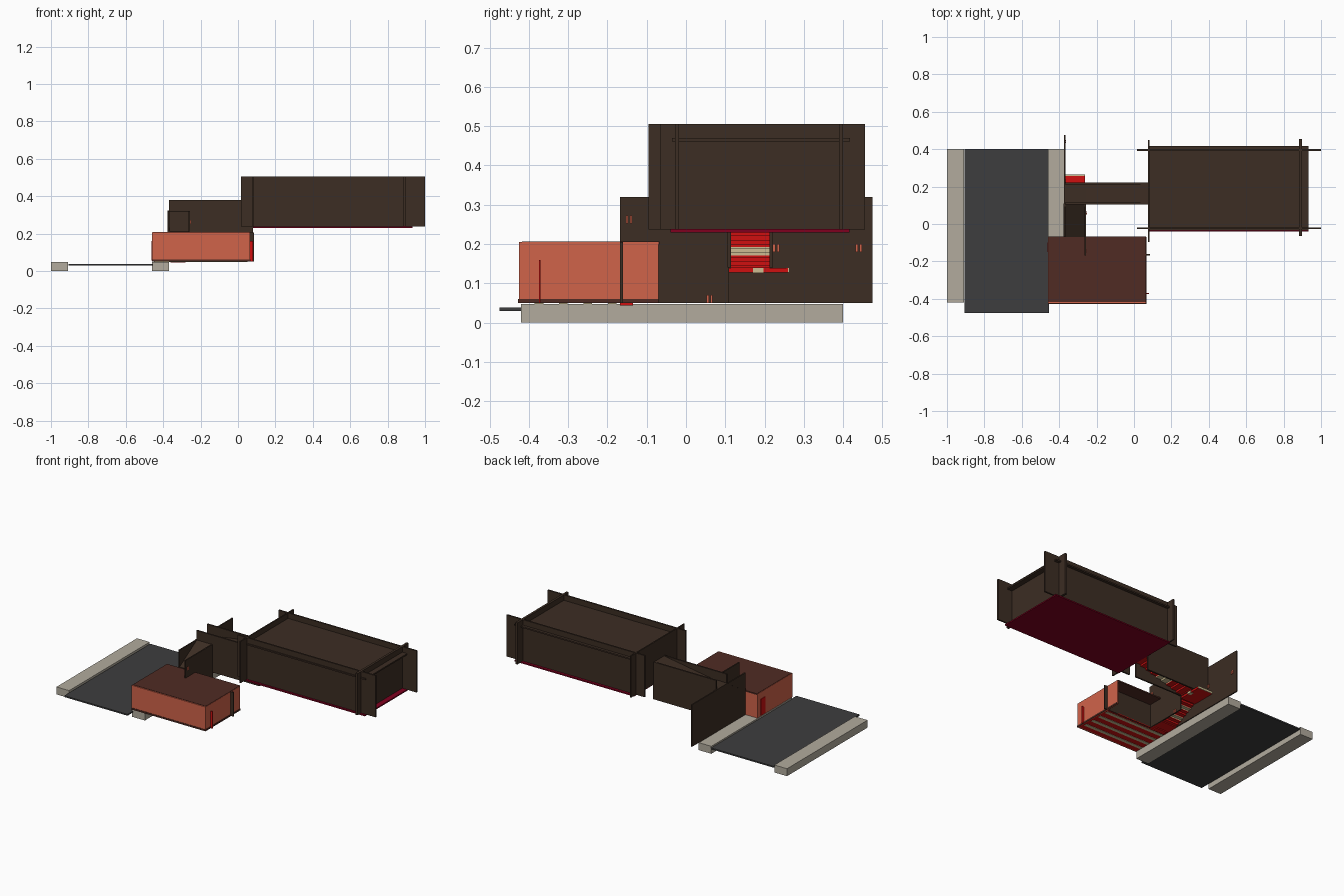
import bpy, bmesh

if "Cube" in bpy.data.objects:
    bpy.data.objects.remove(bpy.data.objects["Cube"])


def srgb(h):
    out = []
    for i in (0, 2, 4):
        c = int(h[i:i + 2], 16) / 255
        out.append(c / 12.92 if c < 0.04045 else ((c + 0.055) / 1.055) ** 2.4)
    return (*out, 1)


def mat(name, h):
    m = bpy.data.materials.new(name)
    m.diffuse_color = srgb(h)
    m.use_nodes = True
    m.node_tree.nodes["Principled BSDF"].inputs["Base Color"].default_value = m.diffuse_color
    return m


BROWN = mat("dark_brown_wall", "3c2d23")
ORANGE = mat("terracotta_wall", "d0634a")
ROOF = mat("maroon_ceiling", "502b23")
RED = mat("red_carpet", "d01010")
CRIMSON = mat("crimson_floor", "80001f")
BEIGE = mat("beige_carpet", "cdbe92")
STONE = mat("pavement_stone", "b2ab9d")
ROAD = mat("asphalt", "3d3d3e")


def prism(name, profile, axis, a, b, m):
    """Extrude a 2D profile along x, y or z from a to b."""
    def place(p, t):
        return {"x": (t, p[0], p[1]), "y": (p[0], t, p[1]), "z": (p[0], p[1], t)}[axis]
    bm = bmesh.new()
    lo = [bm.verts.new(place(p, a)) for p in profile]
    hi = [bm.verts.new(place(p, b)) for p in profile]
    bm.faces.new(lo)
    bm.faces.new(hi[::-1])
    n = len(profile)
    for i in range(n):
        j = (i + 1) % n
        bm.faces.new((lo[i], hi[i], hi[j], lo[j]))
    bmesh.ops.recalc_face_normals(bm, faces=bm.faces)
    me = bpy.data.meshes.new(name)
    bm.to_mesh(me)
    bm.free()
    me.materials.append(m)
    ob = bpy.data.objects.new(name, me)
    bpy.context.collection.objects.link(ob)
    return ob


def box(name, x0, x1, y0, y1, z0, z1, m):
    return prism(name, [(x0, y0), (x1, y0), (x1, y1), (x0, y1)], "z", z0, z1, m)


# Street with two pavements
box("left_pavement", -1.0, -0.91, -0.42, 0.40, 0, 0.048, STONE)
box("right_pavement", -0.46, -0.37, -0.42, 0.40, 0, 0.048, STONE)
box("road", -0.905, -0.455, -0.475, 0.40, 0.029, 0.038, ROAD)

# Low room beside the street
Z0, Z1 = 0.05, 0.205
box("low_room_front_wall", -0.46, 0.065, -0.425, -0.417, Z0, Z1, ORANGE)
box("low_room_right_wall", 0.057, 0.065, -0.417, -0.07, Z0, Z1, ORANGE)
box("low_room_left_wall", -0.46, -0.452, -0.417, -0.07, Z0, Z1, ORANGE)
box("low_room_corner_wall", -0.452, -0.375, -0.078, -0.07, Z0, Z1, ORANGE)
box("low_room_back_wall", -0.26, 0.085, -0.168, -0.16, Z0, Z1, BROWN)
box("low_room_ceiling", -0.458, 0.063, -0.418, -0.068, 0.199, 0.207, ROOF)
box("low_room_floor", -0.458, 0.063, -0.42, -0.16, 0.05, 0.055, RED)
box("low_room_passage_floor", -0.458, -0.26, -0.16, -0.07, 0.05, 0.055, RED)
box("front_skirting", -0.46, 0.068, -0.428, -0.425, 0.05, 0.06, ROOF)
box("right_skirting", 0.065, 0.068, -0.425, -0.07, 0.05, 0.06, ROOF)
for i in range(4):
    y = -0.385 + i * 0.062
    box(f"floor_stripe_{i}", -0.45, 0.05, y, y + 0.022, 0.048, 0.056, BEIGE)
box("side_door", 0.06, 0.08, -0.374, -0.37, 0.05, 0.16, RED)
box("street_door", -0.463, -0.459, -0.15, -0.1, 0.055, 0.16, RED)
box("door_mat", -0.36, -0.28, -0.168, -0.135, 0.044, 0.052, RED)

# First stair hall, climbing to the back
box("lower_hall_left_wall", -0.375, -0.367, -0.07, 0.475, 0.05, 0.32, BROWN)
box("lower_hall_right_wall", -0.264, -0.256, -0.168, 0.11, 0.05, 0.32, BROWN)
prism("lower_hall_ceiling", [(-0.07, 0.205), (0.11, 0.315), (0.11, 0.322), (-0.07, 0.212)],
      "x", -0.378, -0.258, BROWN)


def stairs(name, n, start, end, z0, z1, side0, side1, axis, beige):
    """Thin treads with risers along x or y; listed steps get beige carpet."""
    run, rise = (end - start) / n, (z1 - z0) / n
    for i in range(n):
        s, z = start + i * run, z0 + i * rise
        t = 0.005
        prof = [(s, z), (s + t, z), (s + t, z + rise - t), (s + run + t, z + rise - t),
                (s + run + t, z + rise), (s, z + rise)]
        prism(f"{name}_{i}", prof, axis, side0, side1, BEIGE if i in beige else RED)


stairs("lower_step", 8, -0.07, 0.11, 0.05, 0.137, -0.367, -0.264, "x", (2, 5))

# Landing
box("landing", -0.367, -0.262, 0.105, 0.26, 0.127, 0.139, RED)
box("landing_stripe", -0.28, -0.259, 0.17, 0.197, 0.126, 0.14, BEIGE)
box("landing_edge", -0.367, -0.262, 0.256, 0.264, 0.127, 0.14, BEIGE)

# Second stair hall, climbing to the large room
box("upper_hall_front_wall", -0.26, 0.08, 0.105, 0.115, 0.14, 0.38, BROWN)
box("upper_hall_back_wall", -0.37, 0.08, 0.212, 0.222, 0.14, 0.38, BROWN)
box("landing_header", -0.37, -0.26, 0.105, 0.115, 0.315, 0.38, BROWN)
prism("upper_hall_ceiling", [(-0.375, 0.315), (-0.26, 0.318), (0.08, 0.372), (0.08, 0.379),
                             (-0.26, 0.325), (-0.375, 0.322)], "y", 0.112, 0.216, BROWN)
stairs("upper_step", 9, -0.26, 0.08, 0.139, 0.236, 0.115, 0.212, "y", (3, 4))

# Large room: overlapping wall slabs, low ceiling, crimson floor
W0, W1 = 0.237, 0.505
box("large_room_front_wall", 0.015, 1.0, -0.028, -0.018, W0, W1, BROWN)
box("large_room_back_wall", 0.015, 1.0, 0.39, 0.40, W0, W1, BROWN)
box("large_room_right_wall", 0.883, 0.898, -0.065, 0.455, W0, W1, BROWN)
box("entry_wall_front", 0.076, 0.084, -0.095, 0.11, W0, W1, BROWN)
box("entry_wall_back", 0.076, 0.084, 0.215, 0.45, W0, W1, BROWN)
box("entry_wall_header", 0.076, 0.084, 0.11, 0.215, 0.372, W1, BROWN)
box("large_room_ceiling", 0.08, 0.932, -0.035, 0.418, 0.461, 0.47, BROWN)
box("large_room_floor", 0.08, 0.932, -0.04, 0.416, 0.23, 0.238, CRIMSON)

# Small wall lamps in the halls
for i, (x, y, z) in enumerate([(-0.256, -0.145, 0.262), (-0.367, 0.23, 0.19),
                               (-0.367, 0.44, 0.19), (-0.256, 0.06, 0.06)]):
    for k in (-1, 1):
        box(f"wall_lamp_{i}_{k}", x, x + 0.004, y + k * 0.005 - 0.003, y + k * 0.005 + 0.003,
            z - 0.01, z + 0.01, ORANGE)
